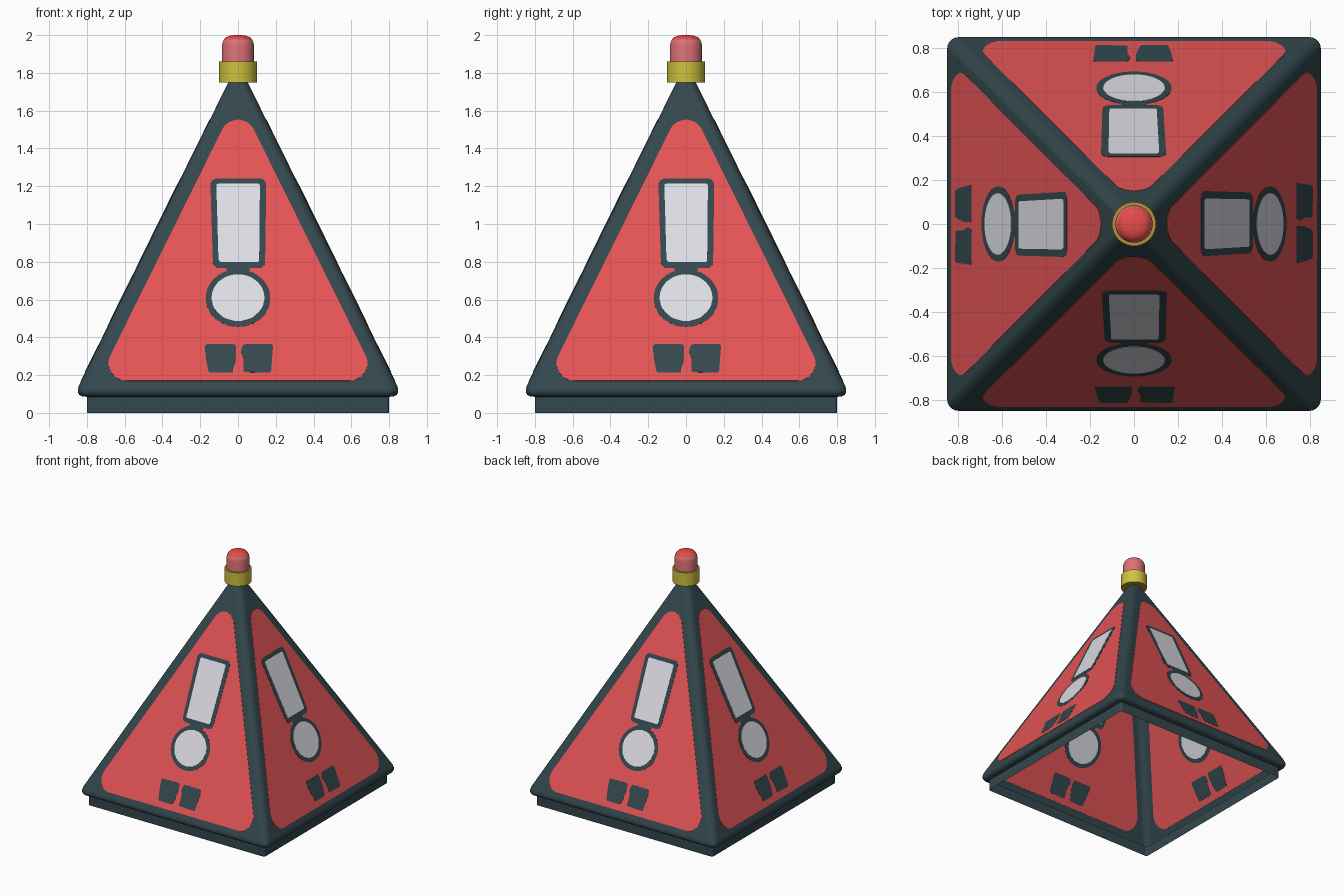
import bpy, bmesh, math
from mathutils import Vector, Matrix

if "Cube" in bpy.data.objects:
    bpy.data.objects.remove(bpy.data.objects["Cube"])

def material(name, rgb):
    m = bpy.data.materials.new(name)
    m.diffuse_color = (*rgb, 1)
    m.use_nodes = True
    m.node_tree.nodes["Principled BSDF"].inputs["Base Color"].default_value = m.diffuse_color
    return m

DARK = material("dark slate", (0.033, 0.064, 0.075))
RED = material("panel red", (0.78, 0.088, 0.092))
WHITE = material("pale grey", (0.72, 0.72, 0.78))
GOLD = material("gold yellow", (0.62, 0.54, 0.05))
BROWN = material("ochre rim", (0.50, 0.27, 0.035))
PINK = material("pink rubber", (0.72, 0.165, 0.18))
TIP = material("red rubber tip", (0.80, 0.07, 0.07))

def finish(name, bm, mats, angle=None):
    me = bpy.data.meshes.new(name)
    bm.to_mesh(me)
    bm.free()
    for m in mats:
        me.materials.append(m)
    ob = bpy.data.objects.new(name, me)
    bpy.context.collection.objects.link(ob)
    if angle:
        me.shade_smooth()
        me.set_sharp_from_angle(angle=math.radians(angle))
    return ob

def loft(bm, rings, closed=False, cap=False):
    loops = [[bm.verts.new(p) for p in r] for r in rings]
    n = len(loops[0])
    pairs = list(zip(loops, loops[1:])) + ([(loops[-1], loops[0])] if closed else [])
    for a, b in pairs:
        for i in range(n):
            j = (i + 1) % n
            bm.faces.new((a[i], a[j], b[j], b[i]))
    if cap:
        bm.faces.new(loops[-1])

# Hollow pyramid shell with rounded ridges, lip and skirt
def rounded_square(h, r, z, seg=6):
    pts = []
    for k in range(4):
        cx, cy = [(1, 1), (-1, 1), (-1, -1), (1, -1)][k]
        for s in range(seg + 1):
            a = math.pi / 2 * (k + s / seg)
            pts.append((cx * (h - r) + r * math.cos(a), cy * (h - r) + r * math.sin(a), z))
    return pts

SLOPE = 0.4927
def wall(z):
    return 0.155 + (1.54 - z) * SLOPE

bm = bmesh.new()
loft(bm, [rounded_square(*p) for p in (
    (0.80, 0.015, 0), (0.80, 0.015, 0.085), (0.825, 0.035, 0.087), (0.841, 0.048, 0.096),
    (0.848, 0.052, 0.11), (0.848, 0.052, 0.122), (wall(0.145), 0.052, 0.145),
    (wall(1.75), 0.048, 1.75))], cap=True)
shell = finish("pyramid_shell", bm, [DARK], 35)
shell.modifiers.new("weighted", 'WEIGHTED_NORMAL').keep_sharp = True

# Painted wall details: thin plates through the wall, seen from both sides
def rounded_poly(corners, r, seg=8):
    out = []
    n = len(corners)
    for i in range(n):
        p = Vector(corners[i])
        a = (Vector(corners[i - 1]) - p).normalized()
        b = (Vector(corners[(i + 1) % n]) - p).normalized()
        half = a.angle(b) / 2
        c = p + (a + b).normalized() * (r / math.sin(half))
        t = r / math.tan(half)
        v0, v1 = p + a * t - c, p + b * t - c
        for s in range(seg + 1):
            v = v0.lerp(v1, s / seg).normalized() * r
            out.append(c + v)
    return out

def ellipse(cz, rx, rz, n=40):
    return [Vector((rx * math.cos(2 * math.pi * i / n), cz + rz * math.sin(2 * math.pi * i / n)))
            for i in range(n)]

def plates(name, outlines, mat, half):
    normal = Vector((0, -1, SLOPE)).normalized()
    bm = bmesh.new()
    for k in range(4):
        rot = Matrix.Rotation(k * math.pi / 2, 3, 'Z')
        for o in outlines:
            base = [Vector((p.x, -wall(p.y), p.y)) for p in o]
            rings = [[rot @ (p + normal * s * half) for p in base] for s in (-1, 1)]
            lo, hi = [[bm.verts.new(p) for p in r] for r in rings]
            bm.faces.new(lo)
            bm.faces.new(hi)
            for i in range(len(lo)):
                bm.faces.new((lo[i - 1], lo[i], hi[i], hi[i - 1]))
    bmesh.ops.recalc_face_normals(bm, faces=bm.faces)
    finish(name, bm, [mat])

plates("red_panels", [rounded_poly([(-0.742, 0.17), (0.742, 0.17), (0, 1.668)], 0.092)], RED, 0.002)
plates("dark_outlines", [
    rounded_poly([(-0.132, 0.765), (0.143, 0.765), (0.15, 1.24), (-0.147, 1.24)], 0.035),
    ellipse(0.607, 0.171, 0.152),
    rounded_poly([(-0.06, 0.73), (0.06, 0.73), (0.06, 0.79), (-0.06, 0.79)], 0.01)], DARK, 0.0032)
plates("pale_marks", [
    rounded_poly([(-0.103, 0.797), (0.112, 0.797), (0.116, 1.212), (-0.115, 1.212)], 0.012),
    ellipse(0.608, 0.14, 0.124)], WHITE, 0.0045)
plates("dark_blocks", [
    rounded_poly([(-0.155, 0.212), (-0.03, 0.212), (-0.01, 0.29), (-0.01, 0.362),
                  (-0.178, 0.362), (-0.17, 0.29)], 0.014),
    rounded_poly([(0.028, 0.215), (0.175, 0.212), (0.186, 0.362), (0.028, 0.362),
                  (0.014, 0.325), (0.03, 0.285)], 0.012)], DARK, 0.0032)

# Turned parts at the top
def circle(r, z, n=40):
    return [(r * math.cos(2 * math.pi * i / n), r * math.sin(2 * math.pi * i / n), z) for i in range(n)]

# Gold collar with ochre rims
bm = bmesh.new()
loft(bm, [circle(r, z) for r, z in ((0.1, 1.75), (0.1, 1.86), (0.084, 1.86), (0.045, 1.75))], closed=True)
bmesh.ops.recalc_face_normals(bm, faces=bm.faces)
for f in bm.faces:
    f.material_index = 1 if abs(f.normal.z) > 0.5 else 0
finish("collar", bm, [GOLD, BROWN], 40)

# Rubber knob with a redder tip
bm = bmesh.new()
prof = [(0.085, 1.80), (0.085, 1.945), (0.082, 1.96), (0.075, 1.976), (0.064, 1.988), (0.045, 1.996), (0.02, 2.0)]
loft(bm, [circle(r, z) for r, z in prof], cap=True)
bmesh.ops.recalc_face_normals(bm, faces=bm.faces)
for f in bm.faces:
    f.material_index = 1 if f.calc_center_median().z > 1.98 else 0
finish("rubber_knob", bm, [PINK, TIP], 45)
